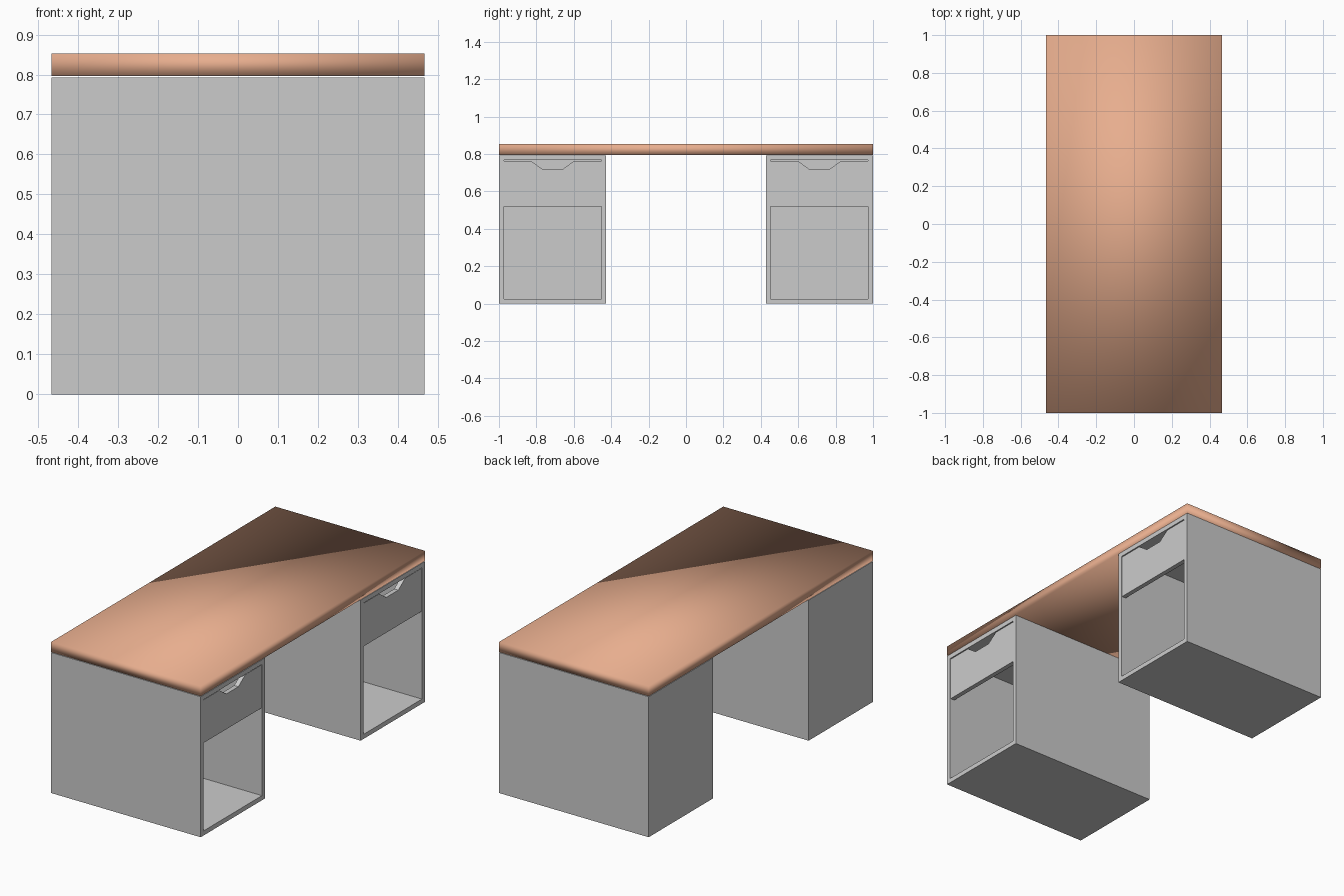
import bpy, bmesh

if "Cube" in bpy.data.objects:
    bpy.data.objects.remove(bpy.data.objects["Cube"])

HALF_X = 0.467
WALL = 0.026
PED_TOP = 0.793
PED_IN = 0.427


def finish(name, bm):
    bmesh.ops.recalc_face_normals(bm, faces=bm.faces)
    mesh = bpy.data.meshes.new(name)
    bm.to_mesh(mesh)
    bm.free()
    obj = bpy.data.objects.new(name, mesh)
    bpy.context.collection.objects.link(obj)
    return obj


def box(x0, x1, y0, y1, z0, z1):
    bm = bmesh.new()
    bmesh.ops.create_cube(bm, size=1)
    bmesh.ops.scale(bm, vec=(x1 - x0, y1 - y0, z1 - z0), verts=bm.verts)
    bmesh.ops.translate(bm, vec=((x0 + x1) / 2, (y0 + y1) / 2, (z0 + z1) / 2), verts=bm.verts)
    return bm


def cabinet(name, y0, y1):
    # Box hollowed out from its +x side
    bm = box(-HALF_X, HALF_X, y0, y1, 0, PED_TOP)
    face = max(bm.faces, key=lambda f: f.calc_center_median().x)
    bmesh.ops.inset_region(bm, faces=[face], thickness=WALL, use_even_offset=True)
    new = bmesh.ops.extrude_discrete_faces(bm, faces=[face])["faces"]
    bmesh.ops.translate(bm, vec=(-2 * HALF_X + WALL, 0, 0), verts=new[0].verts)
    return finish(name, bm)


def drawer_front(name, y0, y1):
    # Panel with a trapezoid finger notch in its top edge
    mid, bottom, top, notch = (y0 + y1) / 2, 0.52, 0.763, 0.719
    profile = [(y0, bottom), (y1, bottom), (y1, top), (mid + 0.115, top), (mid + 0.054, notch),
               (mid - 0.054, notch), (mid - 0.115, top), (y0, top)]
    bm = bmesh.new()
    face = bm.faces.new([bm.verts.new((HALF_X - 0.003, y, z)) for y, z in profile])
    ext = bmesh.ops.extrude_face_region(bm, geom=[face])["geom"]
    verts = [v for v in ext if isinstance(v, bmesh.types.BMVert)]
    bmesh.ops.translate(bm, vec=(-0.026, 0, 0), verts=verts)
    return finish(name, bm)


# Smooth-shaded wooden top
top = finish("desk_top", box(-HALF_X, HALF_X, -1, 1, 0.796, 0.853))
for p in top.data.polygons:
    p.use_smooth = True
wood = bpy.data.materials.new("wood")
wood.diffuse_color = (0.8, 0.42, 0.27, 1)
wood.use_nodes = True
wood.node_tree.nodes["Principled BSDF"].inputs["Base Color"].default_value = wood.diffuse_color
top.data.materials.append(wood)

# Two pedestals, each with a drawer front above an open shelf
for side, y0, y1 in (("left", -1, -PED_IN), ("right", PED_IN, 1)):
    cabinet(side + "_pedestal", y0, y1)
    drawer_front(side + "_drawer_front", y0 + WALL, y1 - WALL)
